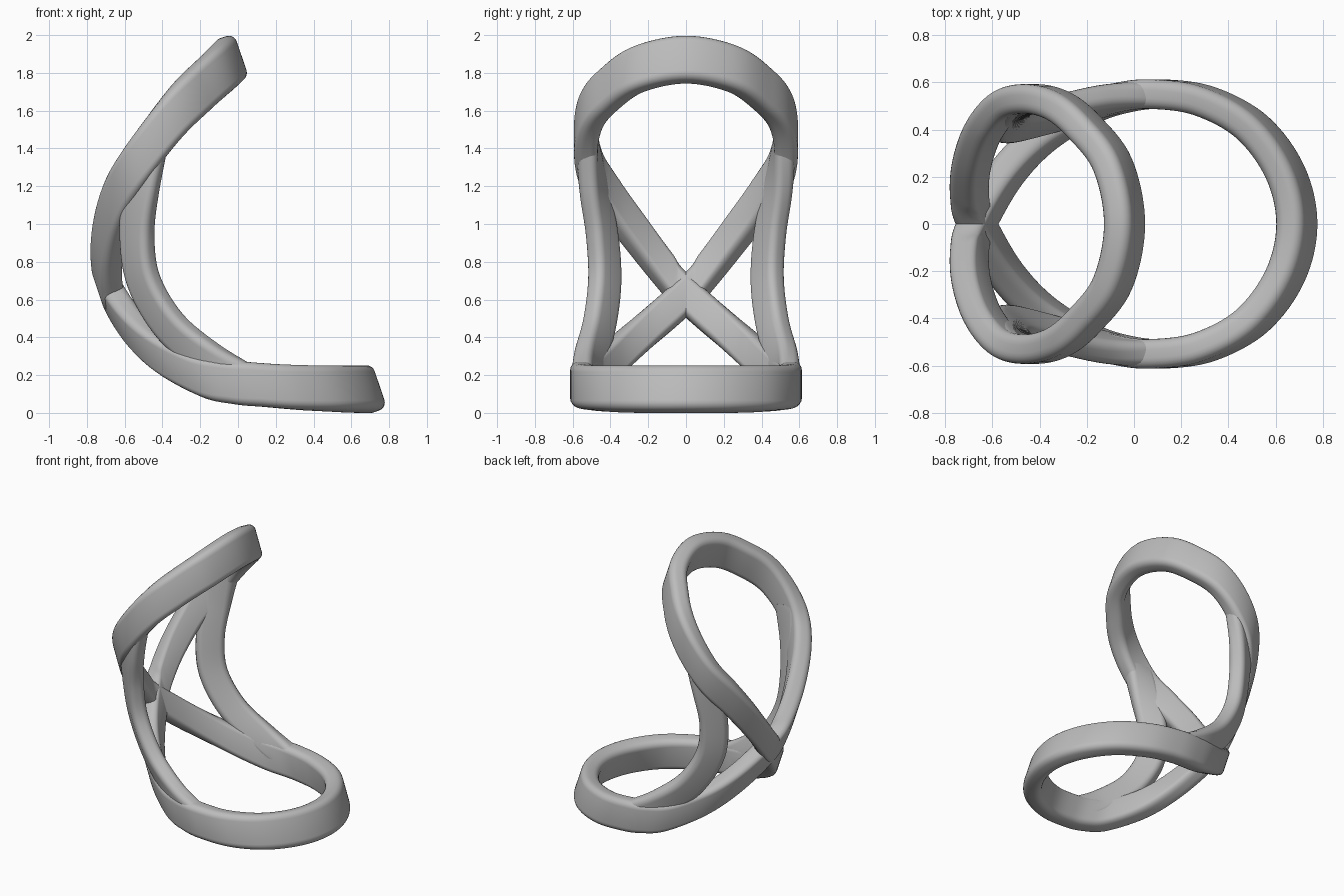
import bpy, bmesh, math
from mathutils import Vector

cube = bpy.data.objects.get("Cube")
if cube:
    bpy.data.objects.remove(cube)

# Single grey material
grey = bpy.data.materials.new("plain grey")
grey.use_nodes = True
colour = (0.5, 0.5, 0.5, 1)
grey.diffuse_color = colour
grey.node_tree.nodes["Principled BSDF"].inputs["Base Color"].default_value = colour


def catmull(points, closed, steps):
    """Smooth path through the points, as (position, tangent) pairs."""
    pts = [Vector(p) for p in points]
    n = len(pts)
    pick = (lambda i: pts[i % n]) if closed else (lambda i: pts[max(0, min(n - 1, i))])
    path = []
    spans = n if closed else n - 1
    for i in range(spans):
        a, b, c, d = (pick(i + k) for k in (-1, 0, 1, 2))
        last = not closed and i == spans - 1
        for s in range(steps + last):
            t = s / steps
            k1, k2, k3 = c - a, 2 * a - 5 * b + 4 * c - d, 3 * b - a - 3 * c + d
            pos = b + (k1 * t + k2 * t * t + k3 * t ** 3) / 2
            path.append((pos, (k1 + 2 * k2 * t + 3 * k3 * t * t).normalized()))
    return path


def rounded_section(wide, thin, radius, steps=5):
    """Rounded rectangle as (wide, thin) offsets."""
    out = []
    for q, (sx, sy) in enumerate(((1, 1), (-1, 1), (-1, -1), (1, -1))):
        for k in range(steps + 1):
            a = (q + k / steps) * math.pi / 2
            out.append((sx * (wide / 2 - radius) + radius * math.cos(a),
                        sy * (thin / 2 - radius) + radius * math.sin(a)))
    return out


def sweep(name, path, section, wide_dir, closed):
    """Skin the section along the path; wide_dir gives its long axis."""
    bm = bmesh.new()
    rings = []
    for i, (pos, tan) in enumerate(path):
        w = wide_dir(i / (len(path) - 1), tan)
        n = tan.cross(w).normalized()
        rings.append([bm.verts.new(pos + w * u + n * v) for u, v in section])
    m = len(section)
    for i in range(len(rings) if closed else len(rings) - 1):
        a, b = rings[i], rings[(i + 1) % len(rings)]
        for j in range(m):
            k = (j + 1) % m
            bm.faces.new((a[j], a[k], b[k], b[j]))
    if not closed:
        bm.faces.new(rings[0])
        bm.faces.new(rings[-1])
    bmesh.ops.recalc_face_normals(bm, faces=bm.faces)
    mesh = bpy.data.meshes.new(name)
    bm.to_mesh(mesh)
    bm.free()
    mesh.materials.append(grey)
    obj = bpy.data.objects.new(name, mesh)
    bpy.context.collection.objects.link(obj)
    bpy.ops.object.select_all(action='DESELECT')
    obj.select_set(True)
    bpy.context.view_layer.objects.active = obj
    bpy.ops.object.shade_smooth_by_angle(angle=math.radians(40))
    return obj


def flip(points):
    return [(x, -y, z) for x, y, z in points]


# Crossed band: upper and lower loops run as one figure of eight
upper = [(-.04, 0, 1.87), (-.09, .25, 1.82), (-.21, .41, 1.71), (-.32, .5, 1.6),
         (-.44, .53, 1.45), (-.55, .5, 1.29), (-.64, .39, 1.12), (-.69, .24, .92),
         (-.695, .1, .74)]
node = (-.665, 0, .625)
lower = [(-.55, .2, .45), (-.4, .36, .31), (-.2, .485, .2), (-.05, .535, .165),
         (.1, .55, .15), (.3, .52, .135), (.5, .41, .128), (.64, .22, .125),
         (.69, 0, .125)]
loop = upper + [node] + flip(lower) + lower[-2::-1] + [node] + flip(upper[:0:-1])
lean = Vector((.32, 0, -.95)).normalized()
sweep("crossed_band", catmull(loop, True, 8), rounded_section(.25, .125, .045),
      lambda f, t: lean, True)

# Side struts, twisted in the middle, joining the two loops
strut = [(-.465, .52, 1.43), (-.51, .49, 1.2), (-.535, .445, .95), (-.5, .43, .7),
         (-.36, .46, .46), (-.15, .515, .28), (.03, .545, .17)]
for name, side in (("left_strut", 1), ("right_strut", -1)):
    def strut_wide(f, t, side=side):
        across = Vector((-t.z, 0, t.x)).normalized()
        w = across + Vector((0, side * .9 * math.sin(math.pi * f), 0))
        return (w - t * w.dot(t)).normalized()
    points = strut if side > 0 else flip(strut)
    sweep(name, catmull(points, False, 8), rounded_section(.19, .11, .04),
          strut_wide, False)
